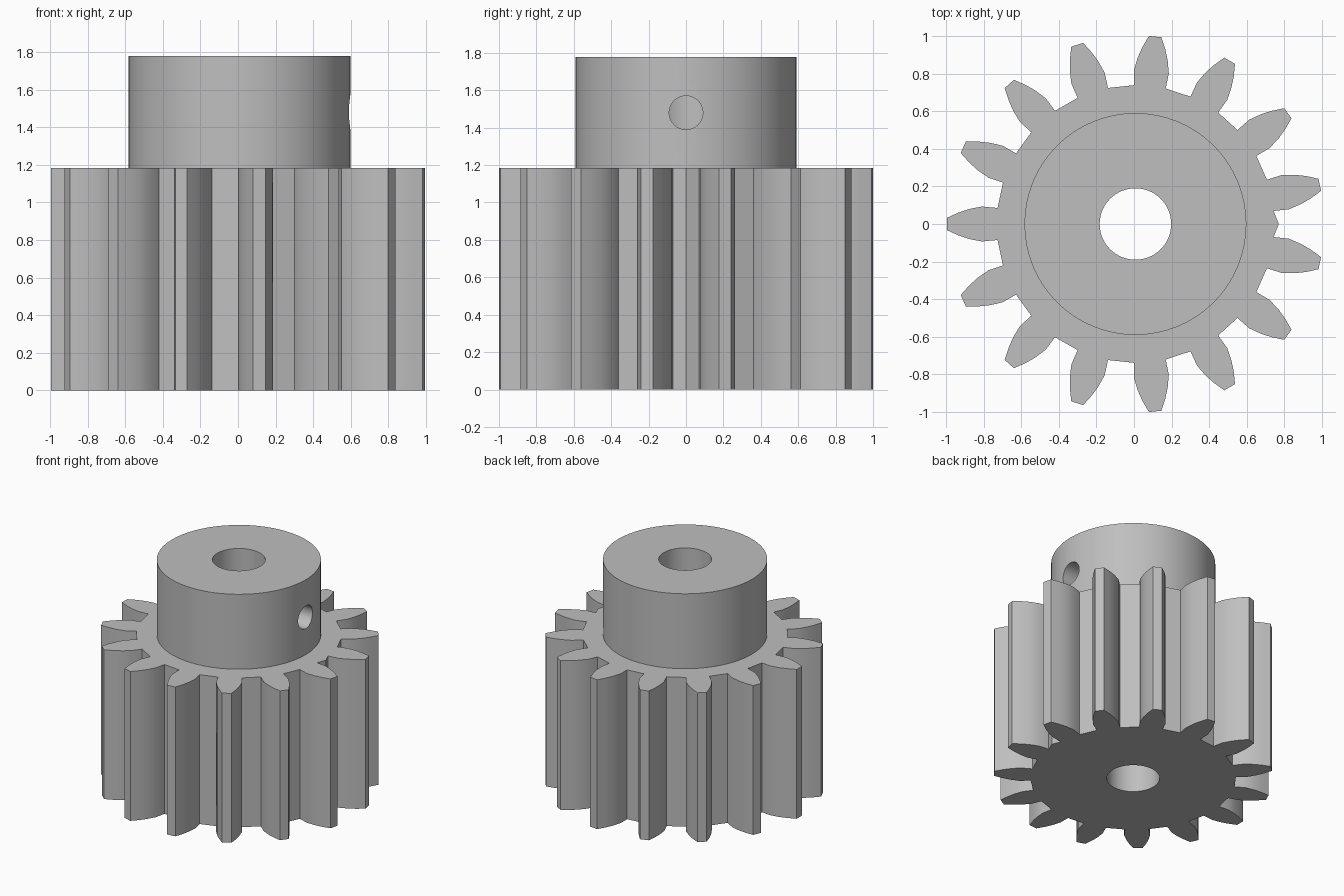
import bpy
import bmesh
from math import cos, sin, radians, pi
from mathutils import Matrix

if "Cube" in bpy.data.objects:
    bpy.data.objects.remove(bpy.data.objects["Cube"])

CENTRE_X = 0.0075
TEETH = 15
GEAR_TOP = 1.184
HUB_TOP = 1.778

steel = bpy.data.materials.new("plain steel grey")
steel.use_nodes = True
colour = (0.52, 0.52, 0.52, 1)
steel.diffuse_color = colour
steel.node_tree.nodes["Principled BSDF"].inputs["Base Color"].default_value = colour


def finish(name, bm):
    bmesh.ops.recalc_face_normals(bm, faces=bm.faces)
    mesh = bpy.data.meshes.new(name)
    bm.to_mesh(mesh)
    bm.free()
    mesh.materials.append(steel)
    obj = bpy.data.objects.new(name, mesh)
    bpy.context.collection.objects.link(obj)
    return obj


def cylinder(name, radius, start, end, axis="Z", height=0.0):
    """Cylinder along Z, or along X at the given height."""
    bm = bmesh.new()
    bmesh.ops.create_cone(bm, cap_ends=True, segments=64, radius1=radius,
                          radius2=radius, depth=end - start,
                          matrix=Matrix.Translation((0, 0, (start + end) / 2)))
    if axis == "X":
        bm.transform(Matrix.Translation((0, 0, height)) @ Matrix.Rotation(pi / 2, 4, "Y"))
    bm.transform(Matrix.Translation((CENTRE_X, 0, 0)))
    return finish(name, bm)


# Toothed body: one flank (radial, sideways) mirrored and repeated round the axis
flank = [(0.733, 0.085), (0.815, 0.093), (0.882, 0.08), (0.94, 0.061), (1.002, 0.033)]
tooth = [(r, -t) for r, t in flank] + flank[::-1]
outline = [(0.7625, 0)]  # small ridge in the first gap
for i in range(TEETH):
    a = radians(360 / TEETH) * (i + 0.5)
    outline += [(r * cos(a) - t * sin(a), r * sin(a) + t * cos(a)) for r, t in tooth]

bm = bmesh.new()
base = bm.faces.new([bm.verts.new((x + CENTRE_X, y, 0)) for x, y in outline])
top = bmesh.ops.extrude_face_region(bm, geom=[base])["geom"]
bmesh.ops.translate(bm, vec=(0, 0, GEAR_TOP),
                    verts=[v for v in top if isinstance(v, bmesh.types.BMVert)])
gear = finish("pinion_gear", bm)

# Hub joined on top, then shaft bore and set screw hole cut away
tools = [
    (cylinder("hub", 0.59, 0.9, HUB_TOP), "UNION"),
    (cylinder("shaft_bore", 0.19, -0.2, 2), "DIFFERENCE"),
    (cylinder("set_screw_hole", 0.09, 0.02, 0.8, "X", 1.48), "DIFFERENCE"),
]
bpy.ops.object.select_all(action="DESELECT")
gear.select_set(True)
bpy.context.view_layer.objects.active = gear
for tool, operation in tools:
    tool.hide_render = True
    mod = gear.modifiers.new(tool.name, "BOOLEAN")
    mod.operation = operation
    mod.solver = "EXACT"
    mod.object = tool
    bpy.ops.object.modifier_apply(modifier=mod.name)
    bpy.data.objects.remove(tool)

# Rounded flanks and walls, crisp edges
bpy.ops.object.shade_smooth_by_angle(angle=radians(30))
